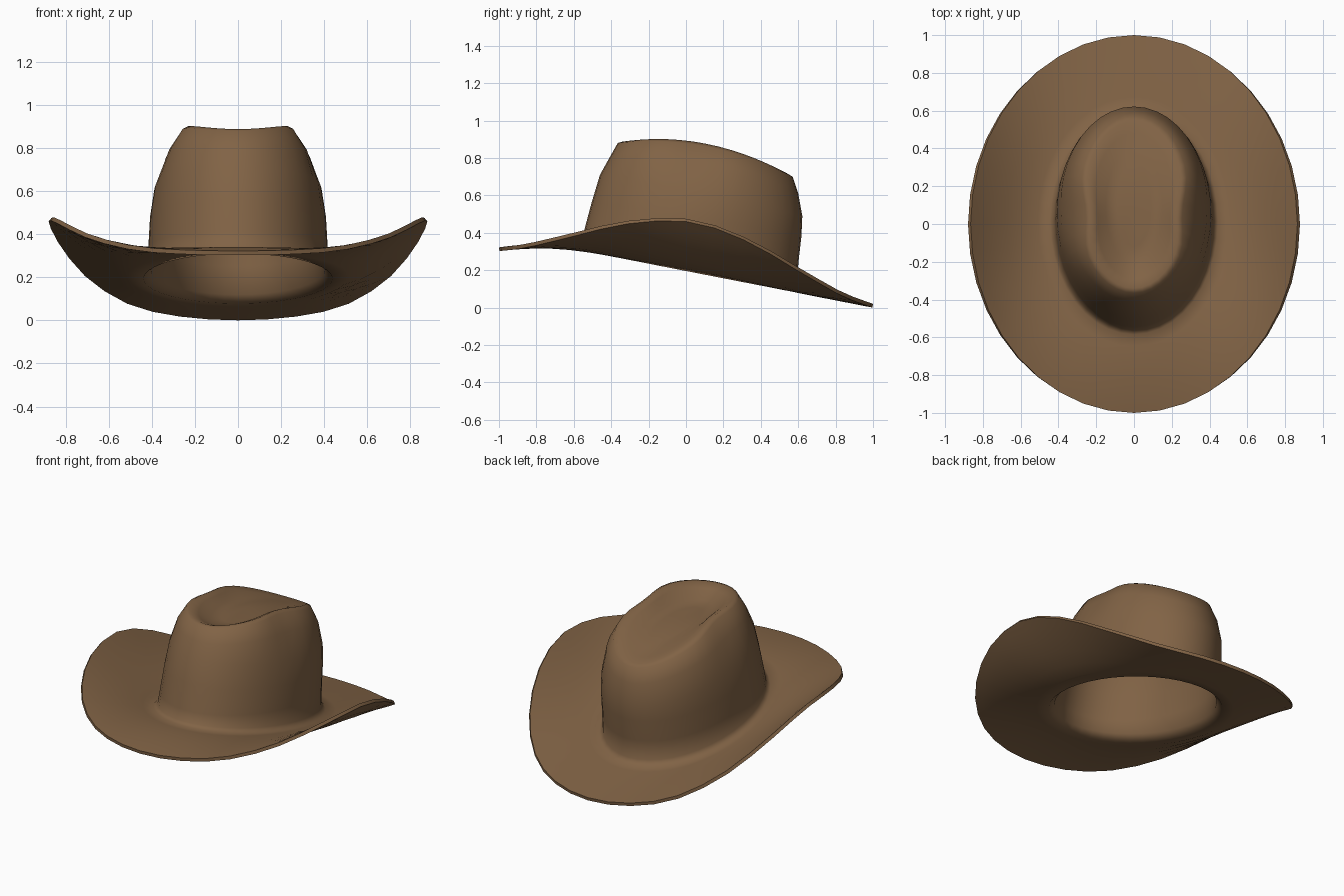
import bpy, bmesh, math

if "Cube" in bpy.data.objects:
    bpy.data.objects.remove(bpy.data.objects["Cube"])

N = 40  # segments around the hat

felt = bpy.data.materials.new("brown felt")
felt.diffuse_color = (0.22, 0.125, 0.06, 1)
felt.use_nodes = True
felt.node_tree.nodes["Principled BSDF"].inputs["Base Color"].default_value = felt.diffuse_color


def lerp_table(table, v):
    """Smoothly interpolated lookup in a list of (key, value) points."""
    for (a, p), (b, q) in zip(table, table[1:]):
        if v <= b:
            return p + (q - p) * max(0, (v - a) / (b - a))
    return table[-1][1]


def oval(y_front, z_front, y_back, z_back, rx, z_side, pinch=0.0):
    """Tilted oval ring given by its front, back and side points, pinched at the sides."""
    ring = []
    for i in range(N):
        a = 2 * math.pi * i / N
        c, s = math.cos(a), math.sin(a)
        x = rx * c * (1 - pinch * math.exp(-((s + 0.1) / 0.35) ** 2))
        y = (y_front + y_back) / 2 + (y_back - y_front) / 2 * s
        z = z_side + (z_back - z_front) / 2 * s + ((z_back + z_front) / 2 - z_side) * s * s
        ring.append((x, y, z))
    return ring


# Height of the rolled brim edge from front to back
edge_height = [(-1, .322), (-.9, .333), (-.8, .352), (-.6, .40), (-.4, .45), (-.25, .473),
               (-.12, .48), (0, .475), (.2, .43), (.4, .335), (.6, .215), (.8, .1), (.9, .055), (1, .02)]


def brim_ring(t):
    """Brim ring; t runs from the outer edge (0) to the crown (1)."""
    ring = []
    for i in range(N):
        a = 2 * math.pi * i / N
        c, s = math.cos(a), math.sin(a)
        y_out = s
        x = (.865 * (1 - t) + .445 * t) * c
        y = y_out * (1 - t) + (.015 + .6 * s) * t
        base = .215 - .195 * y
        rise = lerp_table(edge_height, y_out) - (.215 - .195 * y_out)
        ring.append((x, y, base + rise * (1 - t) ** 1.6))
    return ring


rings = [brim_ring(t) for t in (0, .1, .25, .45, .65, .85, 1)]
# Crown wall, rim and sunken top
rings += [
    oval(-.562, .345, .592, .125, .422, .24),
    oval(-.545, .41, .602, .25, .416, .34),
    oval(-.505, .56, .617, .38, .408, .48),
    oval(-.46, .71, .622, .49, .395, .61, .02),
    oval(-.41, .80, .60, .61, .36, .77, .10),
    oval(-.365, .88, .57, .70, .305, .862, .16),
    oval(-.34, .887, .545, .715, .275, .877, .16),
    oval(-.29, .865, .48, .73, .22, .86, .12),
    oval(-.21, .825, .40, .755, .15, .82),
    oval(-.12, .815, .32, .775, .09, .805),
]

bm = bmesh.new()
loops = [[bm.verts.new(p) for p in r] for r in rings]
for low, high in zip(loops, loops[1:]):
    for i in range(N):
        j = (i + 1) % N
        bm.faces.new((low[i], low[j], high[j], high[i]))
# Low hump in the middle of the crease
top = bm.verts.new((0, .1, .825))
for i in range(N):
    bm.faces.new((loops[-1][i], loops[-1][(i + 1) % N], top))

mesh = bpy.data.meshes.new("hat")
bm.to_mesh(mesh)
bm.free()
mesh.materials.append(felt)
hat = bpy.data.objects.new("hat", mesh)
bpy.context.collection.objects.link(hat)
bpy.context.view_layer.objects.active = hat
hat.select_set(True)

# Felt thickness
thick = hat.modifiers.new("felt thickness", 'SOLIDIFY')
thick.thickness = 0.02
thick.offset = -1
bpy.ops.object.modifier_apply(modifier=thick.name)
bpy.ops.object.shade_smooth_by_angle(angle=math.radians(70))
